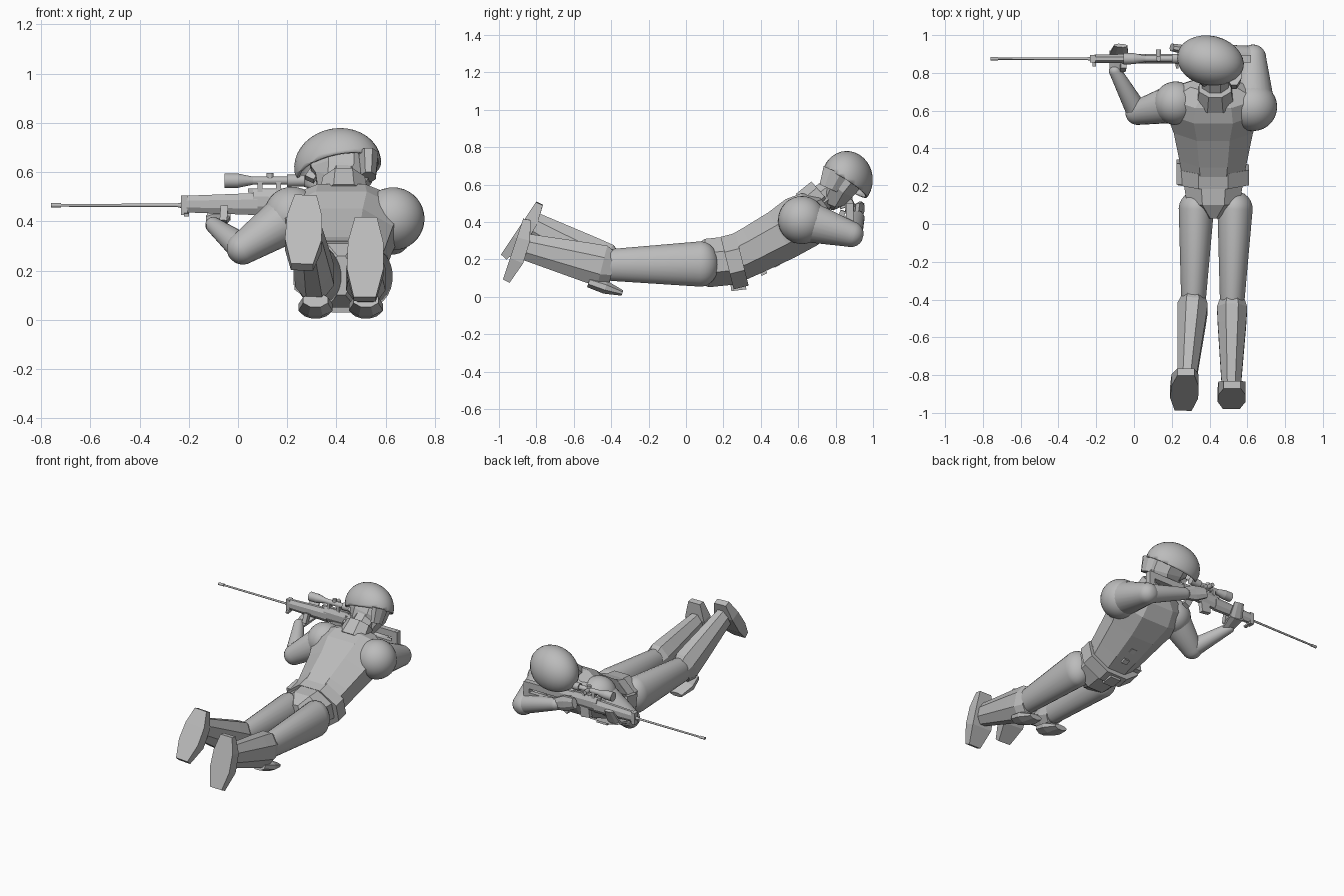
import bpy, bmesh, math
from mathutils import Vector, Matrix

if "Cube" in bpy.data.objects:
    bpy.data.objects.remove(bpy.data.objects["Cube"])

grey = bpy.data.materials.new("plain_grey")
grey.use_nodes = True
grey.diffuse_color = (.5, .5, .5, 1)
grey.node_tree.nodes["Principled BSDF"].inputs["Base Color"].default_value = grey.diffuse_color

X, Y, Z = Vector((1, 0, 0)), Vector((0, 1, 0)), Vector((0, 0, 1))


def outline(sides, stretch=1):
    """Unit cross-section, with flat sides towards its axes."""
    angles = [math.tau * (i + .5) / sides for i in range(sides)]
    return [(stretch * math.cos(a), stretch * math.sin(a)) for a in angles]


BOX = outline(4, math.sqrt(2))
FACETED = outline(8, 1.08)
TUBE = outline(12)
ROUND = outline(24)


def finish(name, bm, smooth=False):
    bmesh.ops.recalc_face_normals(bm, faces=bm.faces)
    mesh = bpy.data.meshes.new(name)
    bm.to_mesh(mesh)
    bm.free()
    mesh.materials.append(grey)
    part = bpy.data.objects.new(name, mesh)
    bpy.context.collection.objects.link(part)
    if smooth:
        bpy.ops.object.select_all(action='DESELECT')
        part.select_set(True)
        bpy.context.view_layer.objects.active = part
        bpy.ops.object.shade_smooth_by_angle(angle=math.radians(50))
    return part


def loft(name, sections, shape=FACETED, side=X, smooth=False):
    """Skin sections of (centre, half width, half depth) along a path."""
    bm = bmesh.new()
    centres = [Vector(section[0]) for section in sections]
    rings = []
    for i, (centre, width, depth) in enumerate(sections):
        along = centres[min(i + 1, len(centres) - 1)] - centres[max(i - 1, 0)]
        along.normalize()
        across = (side - along * side.dot(along)).normalized()
        up = along.cross(across)
        rings.append([bm.verts.new(centres[i] + across * width * p + up * depth * q)
                      for p, q in shape])
    for low, high in zip(rings, rings[1:]):
        for k in range(len(shape)):
            bm.faces.new((low[k - 1], low[k], high[k], high[k - 1]))
    bm.faces.new(rings[0])
    bm.faces.new(rings[-1])
    return finish(name, bm, smooth)


def taper(name, start, end, size, end_size=None, shape=BOX, side=X, smooth=False):
    """Straight piece between two points."""
    return loft(name, [(start, *size), (end, *(end_size or size))], shape, side, smooth)


def limb(name, start, end, radius, end_radius, side=Z, depth=1):
    """Tapered round limb with domed ends."""
    start, end = Vector(start), Vector(end)
    along = (end - start).normalized()
    steps = [math.pi / 2 * (i + 1) / 6 for i in range(6)]
    rows = [(start - along * radius * math.cos(s), radius * math.sin(s)) for s in steps]
    rows += [(end + along * end_radius * math.cos(s), end_radius * math.sin(s))
             for s in reversed(steps)]
    return loft(name, [(c, r, r * depth) for c, r in rows], ROUND, side, True)


def ellipsoid(place):
    bm = bmesh.new()
    bmesh.ops.create_uvsphere(bm, u_segments=28, v_segments=18, radius=1)
    bmesh.ops.transform(bm, verts=bm.verts, matrix=place)
    return bm


# Trunk, arched up from the ground
MID = .42


def trunk(name, rows):
    return loft(name, [((MID, y, z), width, depth) for y, z, width, depth in rows])


trunk("pelvis", [(.03, .18, .04, .08), (.11, .18, .14, .13), (.3, .2, .17, .13)])
trunk("torso", [(.26, .2, .16, .125), (.36, .25, .18, .13), (.51, .33, .21, .14),
                (.62, .4, .25, .15), (.69, .46, .23, .12), (.74, .5, .12, .06)])
taper("belt", (MID, .22, .18), (MID, .3, .2), (.19, .145), shape=FACETED)
taper("belt_pouch", (.26, .22, .2), (.26, .33, .22), (.035, .06))
taper("belt_buckle", (MID, .24, .05), (MID, .32, .06), (.04, .02))
for i in range(4):
    clip = Vector((MID, .4, .12)) + Vector((0, .07, .045)) * i
    taper("chest_clip", clip, clip + Vector((0, .03, .015)), (.02, .01))
taper("collar", (.43, .64, .49), (.43, .72, .56), (.1, .08), (.085, .075), FACETED)
taper("neck", (.43, .66, .48), (.43, .82, .6), (.07, .07), shape=FACETED)

# Head, tilted towards the rifle stock
loft("head", [((.36, .78, .5), .05, .04), ((.4, .79, .54), .1, .075),
              ((.42, .82, .59), .125, .09), ((.42, .88, .67), .13, .1)])
taper("nose", (.31, .84, .6), (.29, .82, .57), (.02, .015))
taper("ear_guard", (.53, .76, .58), (.53, .8, .67), (.03, .05), (.04, .07), FACETED)

# Helmet shell, cut along a sloping rim
turn = Matrix.Rotation(math.radians(-14), 4, 'Z') @ Matrix.Rotation(math.radians(-10), 4, 'Y')
bm = ellipsoid(Matrix.Translation((.405, .862, .628)) @ turn @ Matrix.Diagonal((.18, .134, .15, 1)))
bmesh.ops.bisect_plane(bm, geom=bm.verts[:] + bm.edges[:] + bm.faces[:],
                       plane_co=(MID, .86, .6), plane_no=(-.15, .6, 1), clear_inner=True)
helmet = finish("helmet", bm, True)
helmet.modifiers.new("shell", 'SOLIDIFY').thickness = .012


# Legs, bent up at the knees
def leg(side, hip_x, knee_x, ankle, heel, toe):
    ankle, heel, toe = Vector(ankle), Vector(heel), Vector(toe)
    knee = Vector((knee_x, -.39, .15))
    limb(side + "_thigh", (hip_x, .08, .175), (knee_x, -.4, .17), .094, .066, X, 1.3)
    loft(side + "_shin", [(knee.lerp(ankle, f), width, width * 1.4)
                          for f, width in ((0, .06), (.12, .08), (.3, .075), (1, .05))])
    loft(side + "_knee_pad", [((knee_x, -.52, .08), .05, .03), ((knee_x, -.43, .05), .07, .035),
                              ((knee_x, -.34, .02), .045, .015)])
    inward = X.cross(toe - heel).normalized()
    rows = []
    for f in (0, .3, .65, 1):
        bulge = math.sin(math.pi * f)
        depth = .02 + .02 * bulge
        rows.append((heel.lerp(toe, f) + inward * depth, .045 + .033 * bulge, depth))
    loft(side + "_boot", rows, BOX)


leg("left", .535, .52, (.515, -.87, .27), (.52, -.87, .42), (.515, -.98, .09))
leg("right", .33, .315, (.28, -.82, .385), (.275, -.8, .51), (.26, -.99, .225))


# Arms
def arm(side, shoulder, elbow, wrist, sizes):
    ball, joint, end = sizes
    bm = ellipsoid(Matrix.Translation(shoulder) @ Matrix.Scale(ball, 4))
    finish(side + "_shoulder", bm, True)
    limb(side + "_upper_arm", shoulder, elbow, ball * .92, joint)
    limb(side + "_forearm", elbow, wrist, joint * .9, end)


arm("left", (.63, .62, .41), (.63, .88, .335), (.36, .915, .42), (.128, .07, .04))
arm("right", (.22, .64, .425), (.02, .59, .29), (-.1, .81, .385), (.115, .066, .033))
loft("left_hand", [((.37, .915, .42), .035, .02), ((.28, .92, .45), .05, .025),
                   ((.2, .935, .475), .035, .02)], side=Z)
taper("left_thumb", (.28, .9, .48), (.22, .86, .5), (.014, .014), side=Z)
taper("right_palm", (-.095, .79, .38), (-.08, .91, .415), (.035, .018), (.05, .018), FACETED)
taper("right_fingers", (-.08, .9, .41), (-.07, .945, .5), (.05, .015), (.035, .01), FACETED)
taper("right_thumb", (-.06, .82, .4), (-.055, .84, .46), (.015, .015))

# Rifle, pointing along -x
BORE = .875


def bar(name, start, end, height, size, end_size=None, shape=BOX):
    return taper(name, (start, BORE, height), (end, BORE, height), size, end_size, shape, Y,
                 shape is TUBE)


def round_bar(name, start, end, height, radius, end_radius):
    return bar(name, start, end, height, (radius, radius), (end_radius, end_radius), TUBE)


AXIS, SIGHT = .465, .565
round_bar("barrel", -.75, -.2, AXIS, .006, .007)
round_bar("muzzle", -.76, -.72, AXIS, .009, .009)
round_bar("barrel_collar", -.25, -.22, AXIS, .007, .014)
bar("handguard_end", -.232, -.205, AXIS, (.02, .04))
bar("handguard", -.21, .08, .47, (.022, .034), (.026, .045), FACETED)
bar("receiver", .06, .34, .48, (.025, .05), (.024, .04), FACETED)
bar("stock_top", .32, .6, .48, (.018, .022))
bar("stock_bottom", .4, .6, .415, (.016, .015))
bar("butt_plate", .58, .62, .445, (.02, .056))
bar("scope_rail", .04, .24, .525, (.01, .008))
round_bar("scope_front", -.055, 0, SIGHT, .031, .03)
round_bar("scope_cone", 0, .06, SIGHT, .03, .017)
round_bar("scope_tube", .06, .2, SIGHT, .017, .017)
round_bar("scope_eyepiece", .2, .27, SIGHT, .026, .024)
for x in (.09, .165):
    taper("scope_mount", (x, BORE, .52), (x, BORE, SIGHT), (.01, .016))
taper("scope_top_knob", (.13, BORE, SIGHT), (.13, BORE, .597), (.014, .014), shape=TUBE)
taper("scope_side_knob", (.13, BORE, SIGHT), (.13, BORE + .05, SIGHT), (.014, .014), shape=TUBE)
taper("pistol_grip", (.27, BORE, .45), (.31, BORE, .37), (.022, .015))
taper("magazine", (.16, BORE, .45), (.15, BORE, .375), (.034, .015))
taper("bolt_handle", (.22, BORE, .49), (.23, BORE - .05, .475), (.007, .007), shape=TUBE)
taper("sling_lug", (-.21, BORE, .43), (-.21, BORE - .04, .425), (.01, .006))
